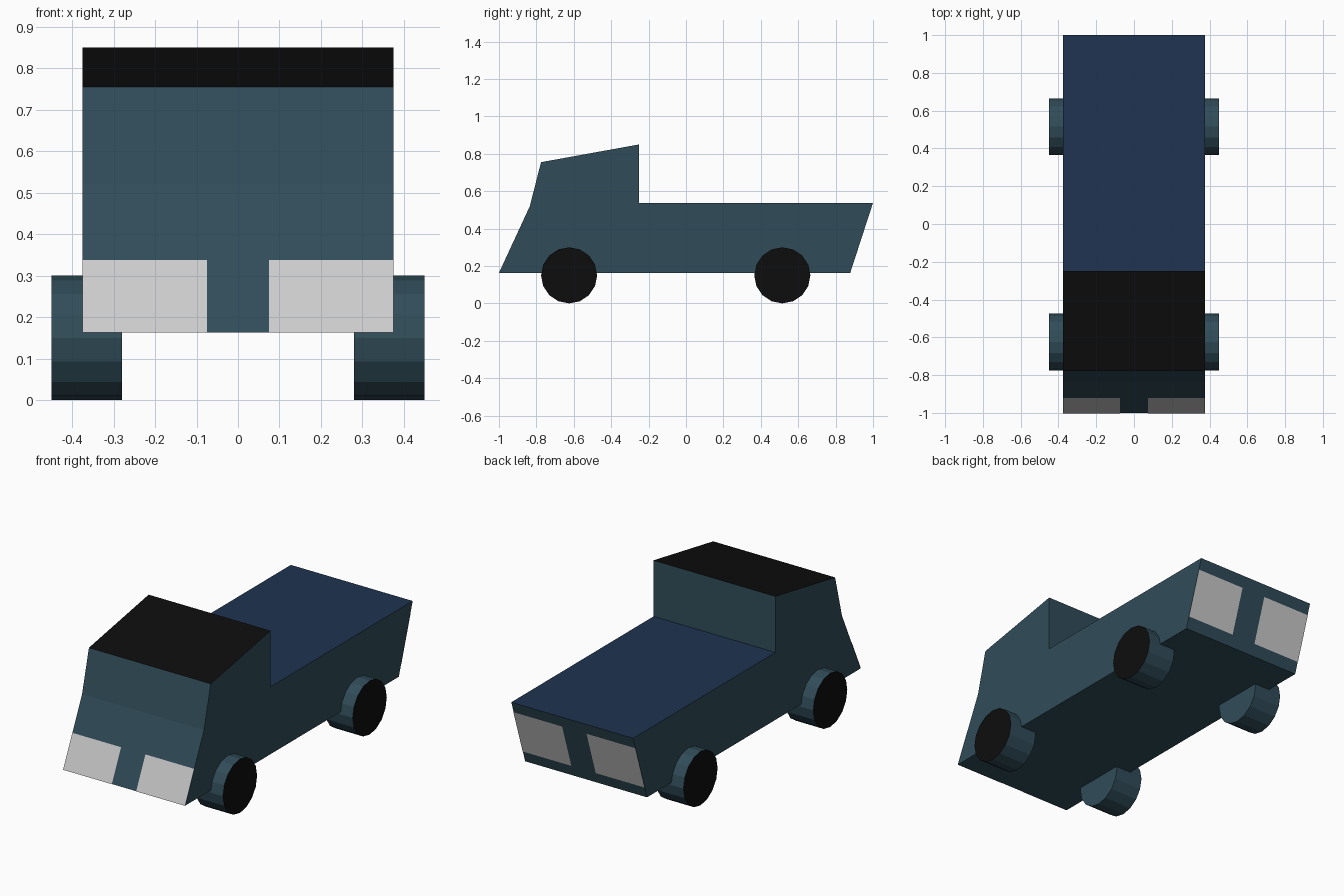
import bpy, bmesh, math
from mathutils import Matrix

if "Cube" in bpy.data.objects:
    bpy.data.objects.remove(bpy.data.objects["Cube"])


def material(name, rgb):
    m = bpy.data.materials.new(name)
    m.diffuse_color = (*rgb, 1)
    m.use_nodes = True
    m.node_tree.nodes["Principled BSDF"].inputs["Base Color"].default_value = m.diffuse_color
    return m


TEAL = material("teal paint", (0.030, 0.073, 0.100))
BLACK = material("black", (0.004, 0.004, 0.004))
NAVY = material("navy cover", (0.013, 0.034, 0.083))
LAMP = material("lamp grey", (0.60, 0.60, 0.60))


def add_object(name, bm, mats):
    mesh = bpy.data.meshes.new(name)
    bm.to_mesh(mesh)
    bm.free()
    for m in mats:
        mesh.materials.append(m)
    obj = bpy.data.objects.new(name, mesh)
    bpy.context.collection.objects.link(obj)
    return obj


# Body: side profile (y, z) extruded across the width
HALF = 0.375
profile = [(-1, 0.163), (-0.835, 0.52), (-0.775, 0.755), (-0.25, 0.85),
           (-0.25, 0.538), (1, 0.538), (0.878, 0.163)]
bm = bmesh.new()
left = [bm.verts.new((-HALF, y, z)) for y, z in profile]
right = [bm.verts.new((HALF, y, z)) for y, z in profile]
bm.faces.new(left)
bm.faces.new(right[::-1])
for i in range(len(profile)):
    j = (i + 1) % len(profile)
    face = bm.faces.new((left[i], right[i], right[j], left[j]))
    face.material_index = {2: 1, 4: 2}.get(i, 0)  # roof, bed cover
bmesh.ops.recalc_face_normals(bm, faces=bm.faces)
add_object("truck_body", bm, [TEAL, BLACK, NAVY])


# Lamps: flat panels lying just proud of a sloping end face
def lamp(name, side, bottom, top, lift):
    a, b = sorted((side * 0.075, side * HALF))
    bm = bmesh.new()
    pts = [(a, bottom), (b, bottom), (b, top), (a, top)]
    if lift > 0:
        pts.reverse()
    bm.faces.new([bm.verts.new((x, p[0] + lift, p[1])) for x, p in pts])
    add_object(name, bm, [LAMP])


def along(p, q, z):
    t = (z - p[1]) / (q[1] - p[1])
    return (p[0] + t * (q[0] - p[0]), z)


# Wheels: 16-sided cylinders with black outer discs
def wheel(name, side, y):
    bm = bmesh.new()
    bmesh.ops.create_cone(bm, cap_ends=True, segments=16, radius1=0.15,
                          radius2=0.15, depth=0.17,
                          matrix=Matrix.Translation((side * 0.365, y, 0.15))
                          @ Matrix.Rotation(math.pi / 2, 4, 'Y'))
    bm.normal_update()
    for f in bm.faces:
        f.material_index = int(f.normal.x * side > 0.9)
    add_object(name, bm, [TEAL, BLACK])


for side, label in ((-1, "left"), (1, "right")):
    front, rear = profile[:2], profile[5:7]
    lamp(f"headlight_{label}", side, along(*front, 0.163), along(*front, 0.338), -0.002)
    lamp(f"tail_light_{label}", side, along(*rear, 0.226), along(*rear, 0.476), 0.002)
    wheel(f"front_wheel_{label}", side, -0.625)
    wheel(f"rear_wheel_{label}", side, 0.515)
